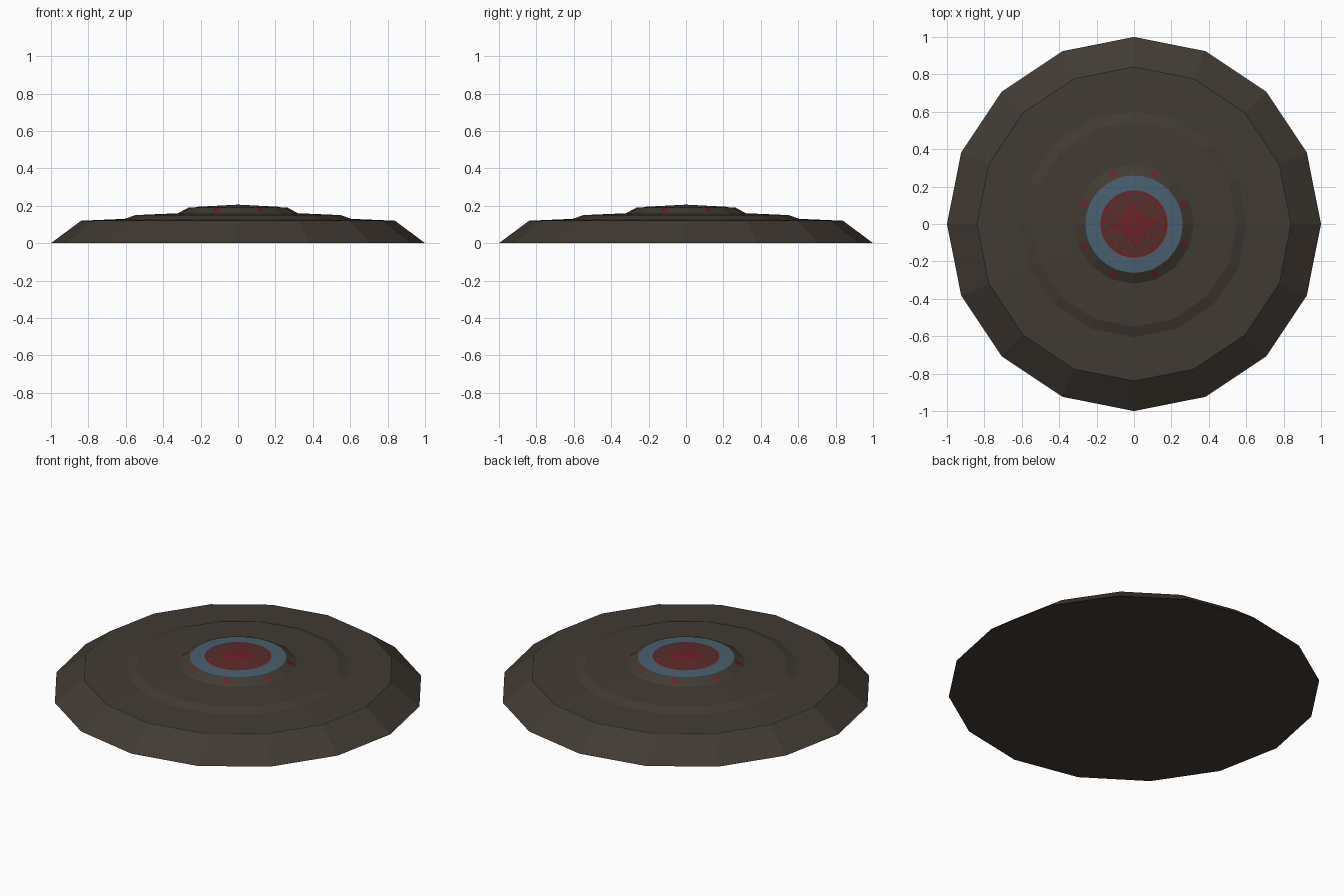
import bpy, bmesh, math

if "Cube" in bpy.data.objects:
    bpy.data.objects.remove(bpy.data.objects["Cube"])


def material(name, rgb):
    m = bpy.data.materials.new(name)
    m.diffuse_color = (*rgb, 1)
    m.use_nodes = True
    m.node_tree.nodes["Principled BSDF"].inputs["Base Color"].default_value = m.diffuse_color
    return m


BROWN = material("dark brown", (0.054, 0.043, 0.034))
SEAM = material("seam black", (0.018, 0.015, 0.012))
BLUE = material("slate blue", (0.065, 0.117, 0.160))
RED = material("dark red", (0.150, 0.016, 0.020))
MATS = [BROWN, SEAM, BLUE, RED]


def lathe(name, profile, sides, rule, close_bottom=False):
    """Spin (radius, z) points from outside in; rule(ring, segment) gives the colour index."""
    bm = bmesh.new()
    rings = []
    for r, z in profile:
        if r == 0:
            rings.append([bm.verts.new((0, 0, z))] * sides)
        else:
            rings.append([bm.verts.new((r * math.cos(2 * math.pi * i / sides),
                                        r * math.sin(2 * math.pi * i / sides), z))
                          for i in range(sides)])
    for k in range(len(rings) - 1):
        a, b = rings[k], rings[k + 1]
        for i in range(sides):
            j = (i + 1) % sides
            quad = list(dict.fromkeys((a[i], a[j], b[j], b[i])))
            bm.faces.new(quad).material_index = rule(k, i)
    if close_bottom:
        bm.faces.new(list(reversed(rings[0])))
    mesh = bpy.data.meshes.new(name)
    bm.to_mesh(mesh)
    bm.free()
    for m in MATS:
        mesh.materials.append(m)
    ob = bpy.data.objects.new(name, mesh)
    bpy.context.collection.objects.link(ob)
    return ob


# Stepped disc body with a dark seam round the upper rim
body = [(1, 0), (0.842, 0.118), (0.837, 0.12), (0.605, 0.13), (0.55, 0.15),
        (0.32, 0.16), (0.265, 0.19), (0, 0.204)]
lathe("disc_body", body, 16, lambda k, i: 1 if k == 1 else 0, True)


# Painted cap: blue band, red ring, speckled field and red centre cross
def cap_colour(k, i):
    if k == 0:
        return 2
    if k == 1 or k == 5:
        return 3
    if k == 4 and i % 8 in (0, 7):
        return 3
    return 3 if (k + i) % 2 else 0


radii = [0.26, 0.18, 0.165, 0.138, 0.11, 0.08, 0]
cap = [(r, 0.206 - 0.014 * r / 0.265) for r in radii]
lathe("painted_cap", cap, 32, cap_colour)

# Eight small red lamps on the slope of the hub
bm = bmesh.new()
for n in range(8):
    a = math.radians(22.5 + 45 * n)
    rows = []
    for r, z in ((0.305, 0.1705), (0.272, 0.1885)):
        rows.append([bm.verts.new((r * math.cos(a) - s * math.sin(a),
                                   r * math.sin(a) + s * math.cos(a), z))
                     for s in (-0.016, 0.016)])
    bm.faces.new((rows[0][0], rows[0][1], rows[1][1], rows[1][0]))
mesh = bpy.data.meshes.new("hub_lamps")
bm.to_mesh(mesh)
bm.free()
mesh.materials.append(RED)
bpy.context.collection.objects.link(bpy.data.objects.new("hub_lamps", mesh))
